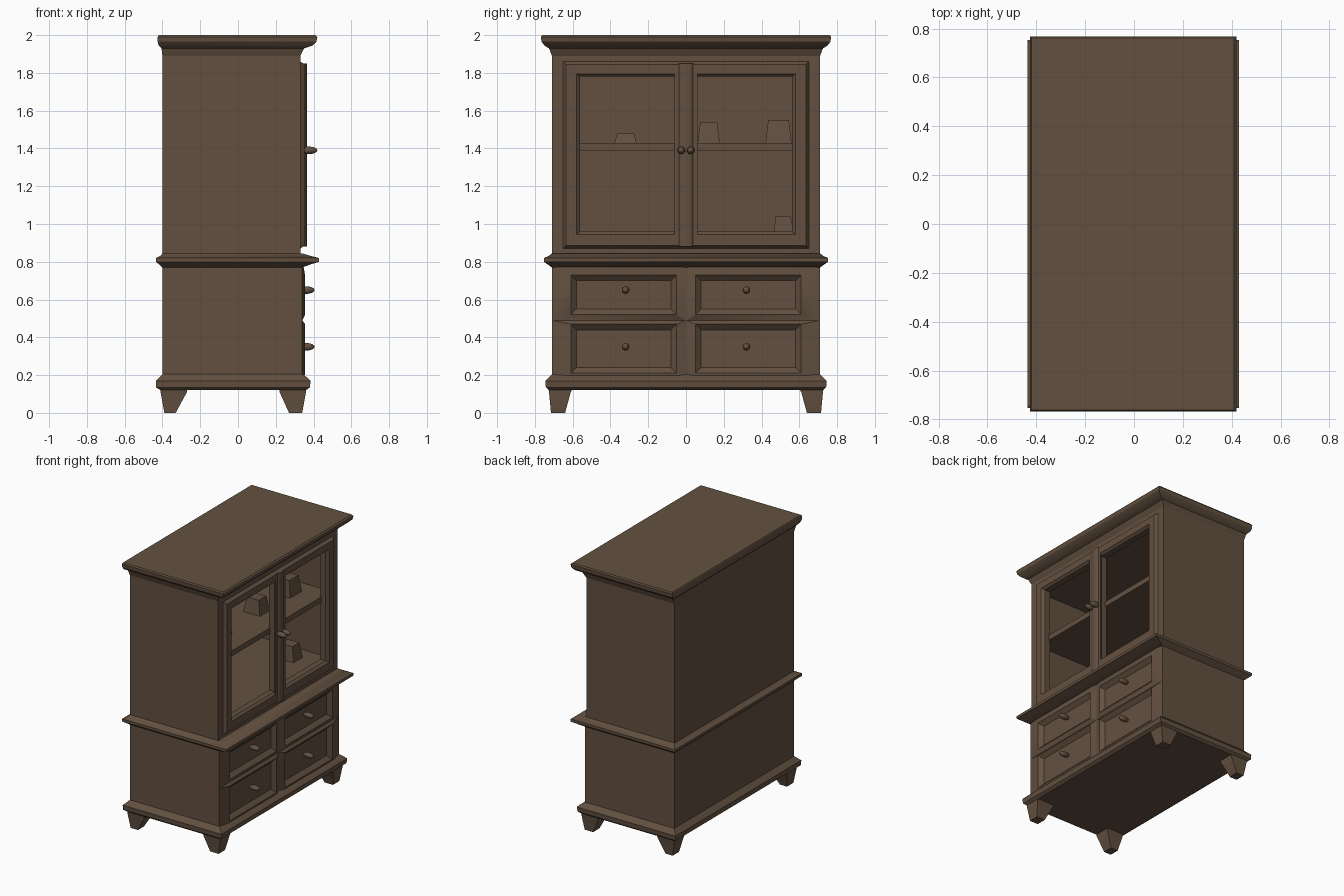
import bpy, bmesh, math

if "Cube" in bpy.data.objects:
    bpy.data.objects.remove(bpy.data.objects["Cube"])

wood = bpy.data.materials.new("dark brown wood")
wood.diffuse_color = (0.125, 0.081, 0.052, 1)
wood.use_nodes = True
wood.node_tree.nodes["Principled BSDF"].inputs["Base Color"].default_value = wood.diffuse_color


def finish(name, bm, angle=30):
    """Turn a bmesh into a named, smooth-by-angle object."""
    bmesh.ops.recalc_face_normals(bm, faces=bm.faces)
    me = bpy.data.meshes.new(name)
    bm.to_mesh(me)
    bm.free()
    me.materials.append(wood)
    ob = bpy.data.objects.new(name, me)
    bpy.context.collection.objects.link(ob)
    bpy.ops.object.select_all(action='DESELECT')
    ob.select_set(True)
    bpy.context.view_layer.objects.active = ob
    bpy.ops.object.shade_smooth_by_angle(angle=math.radians(angle))
    return ob


def loft(name, rings, closed=False):
    """Join four-point rings; cap the ends, or join last to first."""
    bm = bmesh.new()
    vs = [[bm.verts.new(p) for p in r] for r in rings]
    pairs = list(zip(vs, vs[1:]))
    if closed:
        pairs.append((vs[-1], vs[0]))
    else:
        bm.faces.new(vs[0])
        bm.faces.new(vs[-1])
    for a, b in pairs:
        for i in range(4):
            j = (i + 1) % 4
            bm.faces.new((a[i], a[j], b[j], b[i]))
    return finish(name, bm)


def level(x0, x1, y0, y1, z):
    return [(x0, y0, z), (x1, y0, z), (x1, y1, z), (x0, y1, z)]


def upright(s, y0, y1, z0, z1, x):
    return [(x, s * y0, z0), (x, s * y1, z0), (x, s * y1, z1), (x, s * y0, z1)]


def box(name, x0, x1, y0, y1, z0, z1):
    return loft(name, [level(x0, x1, y0, y1, z0), level(x0, x1, y0, y1, z1)])


def moulding(name, profile):
    """Stack of rectangles: (z, back x, front x, half width)."""
    return loft(name, [level(b, f, -w, w, z) for z, b, f, w in profile])


def knob(name, x0, x1, y, z, r):
    bm = bmesh.new()
    bmesh.ops.create_uvsphere(bm, u_segments=12, v_segments=8, radius=1)
    for v in bm.verts:
        v.co = ((x0 + x1) / 2 + v.co.x * (x1 - x0) / 2, y + v.co.y * r, z + v.co.z * r)
    return finish(name, bm, 60)


# Carcass: lower chest and hollow upper cupboard
box("lower_body", -0.40, 0.31, -0.71, 0.71, 0.13, 0.81)
box("back_panel", -0.40, -0.36, -0.71, 0.71, 0.81, 1.93)
for s, side in ((-1, "left"), (1, "right")):
    y = sorted((s * 0.67, s * 0.71))
    box(side + "_side_panel", -0.40, 0.30, y[0], y[1], 0.81, 1.93)
box("cupboard_floor", -0.37, 0.30, -0.69, 0.69, 0.81, 0.93)
box("cupboard_ceiling", -0.37, 0.30, -0.69, 0.69, 1.82, 1.93)
box("shelf", -0.37, 0.30, -0.69, 0.69, 1.39, 1.43)

# Mouldings
moulding("crown_moulding", [(1.89, -0.40, 0.33, 0.71), (1.93, -0.405, 0.35, 0.725),
                            (1.945, -0.42, 0.395, 0.75), (1.965, -0.425, 0.415, 0.765),
                            (1.99, -0.425, 0.42, 0.768), (2.0, -0.42, 0.41, 0.762)])
moulding("waist_moulding", [(0.77, -0.40, 0.34, 0.71), (0.788, -0.42, 0.39, 0.735),
                            (0.80, -0.435, 0.43, 0.752), (0.82, -0.435, 0.43, 0.752),
                            (0.832, -0.41, 0.38, 0.725), (0.845, -0.40, 0.34, 0.71)])
moulding("base_moulding", [(0.12, -0.41, 0.36, 0.725), (0.135, -0.435, 0.38, 0.742),
                           (0.17, -0.435, 0.385, 0.745), (0.185, -0.42, 0.37, 0.73),
                           (0.205, -0.40, 0.34, 0.71)])

for s, side in ((-1, "left"), (1, "right")):
    # Glazed door frames (open panes)
    loft(side + "_door_frame", [
        upright(s, 0, 0.71, 0.82, 1.93, 0.29), upright(s, 0, 0.71, 0.82, 1.93, 0.33),
        upright(s, 0, 0.65, 0.87, 1.86, 0.33), upright(s, 0, 0.635, 0.885, 1.845, 0.352),
        upright(s, 0.06, 0.58, 0.945, 1.795, 0.352), upright(s, 0.047, 0.56, 0.96, 1.78, 0.335),
        upright(s, 0.047, 0.56, 0.96, 1.78, 0.29)], closed=True)
    knob(side + "_door_knob", 0.33, 0.42, s * 0.025, 1.39, 0.02)

    # Recessed drawer fronts in two rows
    for row, z0, z1, a, b, kz in (("lower", 0.13, 0.49, 0.21, 0.47, 0.35),
                                  ("upper", 0.49, 0.81, 0.52, 0.73, 0.65)):
        loft(f"{side}_{row}_drawer", [
            upright(s, 0, 0.71, z0, z1, 0.29), upright(s, 0, 0.71, z0, z1, 0.34),
            upright(s, 0.05, 0.61, a, b, 0.355),
            upright(s, 0.08, 0.58, a + 0.03, b - 0.03, 0.328)])
        knob(f"{side}_{row}_drawer_knob", 0.32, 0.405, s * 0.32, kz, 0.02)

    # Tapered feet
    for end, t, u in (("back", (-0.41, -0.27), (-0.39, -0.33)),
                      ("front", (0.22, 0.36), (0.27, 0.34))):
        loft(f"{side}_{end}_foot", [
            level(t[0], t[1], s * 0.59, s * 0.73, 0.14),
            level(t[0], t[1], s * 0.61, s * 0.725, 0.11),
            level(u[0], u[1], s * 0.64, s * 0.715, 0.0)])

# Rounded centre stile between the doors
bm = bmesh.new()
bmesh.ops.create_cone(bm, cap_ends=True, segments=16, radius1=0.04, radius2=0.04, depth=0.97)
for v in bm.verts:
    v.co = (0.345 + v.co.x * 0.5, v.co.y, 1.365 + v.co.z)
finish("centre_stile", bm, 40)

# Small things kept on the shelf and floor
for i, (y0, y1, z0, z1) in enumerate(((0.06, 0.18, 1.42, 1.54), (0.42, 0.56, 1.42, 1.55),
                                      (-0.38, -0.26, 1.42, 1.48), (0.46, 0.57, 0.92, 1.04))):
    loft(f"shelf_item_{i + 1}", [level(0.0, 0.14, y0, y1, z0),
                                 level(0.02, 0.12, y0 + 0.015, y1 - 0.015, z1)])
